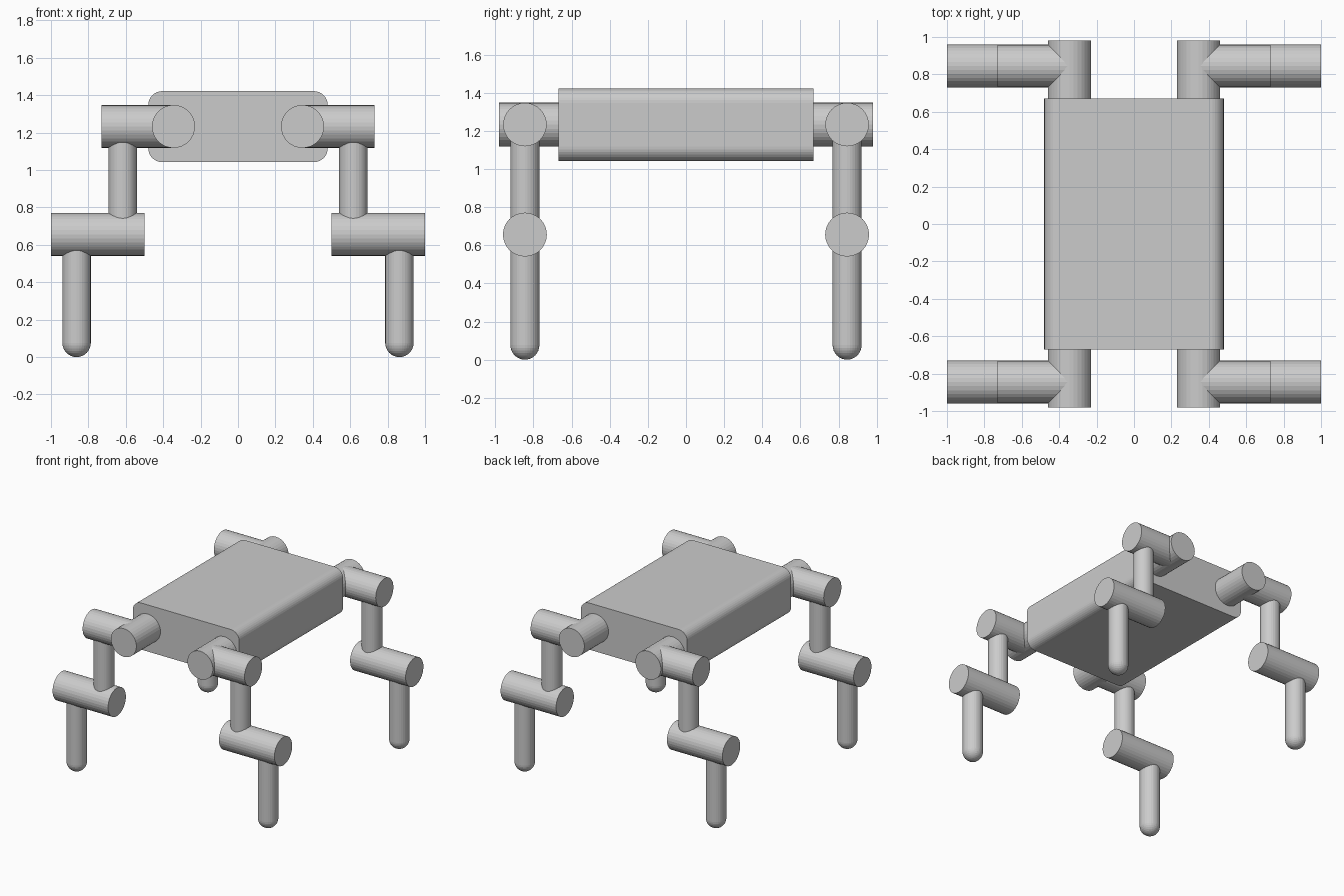
import bpy, bmesh, math
from mathutils import Matrix, Vector

if "Cube" in bpy.data.objects:
    bpy.data.objects.remove(bpy.data.objects["Cube"])

HIP_X, LEG_Y = 0.345, 0.845
HIP_Z, KNEE_Z = 1.233, 0.656
THIGH_X, SHIN_X = 0.617, 0.863
JOINT_R, LIMB_R = 0.115, 0.076
SIDES = 32


def add_object(name, bm, mirror=False):
    bmesh.ops.recalc_face_normals(bm, faces=bm.faces)
    mesh = bpy.data.meshes.new(name)
    bm.to_mesh(mesh)
    bm.free()
    obj = bpy.data.objects.new(name, mesh)
    bpy.context.collection.objects.link(obj)
    if mirror:  # one leg becomes four
        mod = obj.modifiers.new("Mirror", 'MIRROR')
        mod.use_axis = (True, True, False)
        mod.use_mirror_merge = False
    return obj


def cylinder(name, start, end, radius):
    start, end = Vector(start), Vector(end)
    axis = end - start
    turn = Vector((0, 0, 1)).rotation_difference(axis).to_matrix().to_4x4()
    bm = bmesh.new()
    bmesh.ops.create_cone(bm, cap_ends=True, segments=SIDES, radius1=radius,
                          radius2=radius, depth=axis.length,
                          matrix=Matrix.Translation((start + end) / 2) @ turn)
    return add_object(name, bm, mirror=True)


# Body: box with its four lengthwise edges rounded
bm = bmesh.new()
bmesh.ops.create_cube(bm, size=1, matrix=Matrix.Translation((0, 0, 1.232))
                      @ Matrix.Diagonal((0.96, 1.34, 0.38, 1)))
long_edges = [e for e in bm.edges if abs(e.verts[0].co.y - e.verts[1].co.y) > 1]
bmesh.ops.bevel(bm, geom=long_edges, offset=0.075, segments=8, profile=0.5,
                affect='EDGES')
add_object("body", bm)

# Joints and thigh
cylinder("hip_joint", (HIP_X, -0.66, HIP_Z), (HIP_X, -0.98, HIP_Z), JOINT_R)
cylinder("shoulder_joint", (HIP_X, -LEG_Y, HIP_Z), (0.73, -LEG_Y, HIP_Z), JOINT_R - 0.001)
cylinder("thigh", (THIGH_X, -LEG_Y, HIP_Z - 0.07), (THIGH_X, -LEG_Y, KNEE_Z + 0.07), LIMB_R)
cylinder("knee_joint", (0.5, -LEG_Y, KNEE_Z), (1.0, -LEG_Y, KNEE_Z), JOINT_R)

# Shin: lathed rod with a rounded foot
bm = bmesh.new()
steps = 8
profile = [(LIMB_R * math.sin(math.pi / 2 * i / steps),
            LIMB_R * (1 - math.cos(math.pi / 2 * i / steps))) for i in range(steps + 1)]
profile += [(LIMB_R, KNEE_Z - 0.07), (0, KNEE_Z - 0.07)]
verts = [bm.verts.new((SHIN_X + r, -LEG_Y, z)) for r, z in profile]
edges = [bm.edges.new(pair) for pair in zip(verts, verts[1:])]
bmesh.ops.spin(bm, geom=verts + edges, cent=(SHIN_X, -LEG_Y, 0), axis=(0, 0, 1),
               angle=2 * math.pi, steps=SIDES, use_duplicate=False)
bmesh.ops.remove_doubles(bm, verts=bm.verts, dist=0.0001)
add_object("shin", bm, mirror=True)
